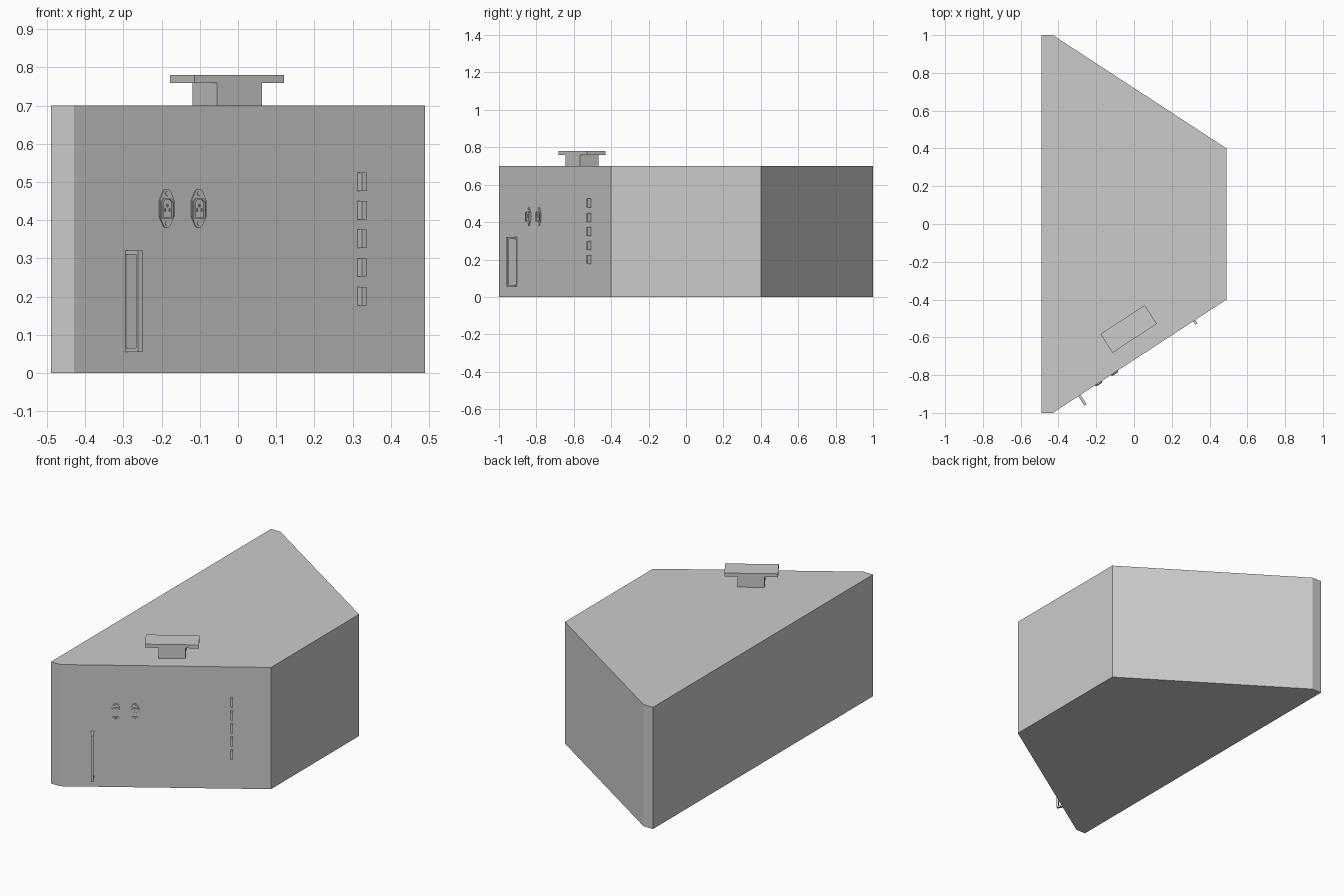
import bpy, bmesh, math
from mathutils import Matrix, Vector

if "Cube" in bpy.data.objects:
    bpy.data.objects.remove(bpy.data.objects["Cube"])

# Frame of the slanted front panel: u along it, z up, n outward
U = Vector((0.92, 0.60, 0)).normalized()
Z = Vector((0, 0, 1))
N = U.cross(Z)
ORIGIN = Vector((-0.43, -1.0, 0))


def frame(a, b, c):
    m = Matrix((a, b, c)).transposed().to_4x4()
    m.translation = ORIGIN
    return m


PANEL = frame(U, Z, N)      # local (u, z, n)
SIDE = frame(N, Z, -U)      # local (n, z, -u)


def finish(name, bm, m):
    bmesh.ops.recalc_face_normals(bm, faces=bm.faces)
    bm.transform(m)
    me = bpy.data.meshes.new(name)
    bm.to_mesh(me)
    bm.free()
    ob = bpy.data.objects.new(name, me)
    bpy.context.collection.objects.link(ob)
    return ob


def prism(name, pts, lo, hi, m=PANEL):
    bm = bmesh.new()
    a = [bm.verts.new((x, y, lo)) for x, y in pts]
    b = [bm.verts.new((x, y, hi)) for x, y in pts]
    bm.faces.new(a)
    bm.faces.new(b)
    for i in range(len(pts)):
        j = (i + 1) % len(pts)
        bm.faces.new((a[i], a[j], b[j], b[i]))
    return finish(name, bm, m)


def box(name, u0, u1, z0, z1, n0, n1):
    return prism(name, [(u0, z0), (u1, z0), (u1, z1), (u0, z1)], n0, n1)


def ring(name, outer, inner, lo, hi):
    bm = bmesh.new()
    loops = [[bm.verts.new((x, y, h)) for x, y in p]
             for p, h in ((outer, lo), (outer, hi), (inner, hi), (inner, lo))]
    for k in range(4):
        p, q = loops[k], loops[(k + 1) % 4]
        for i in range(len(p)):
            j = (i + 1) % len(p)
            bm.faces.new((p[i], p[j], q[j], q[i]))
    return finish(name, bm, PANEL)


def arc(cx, cz, r, a0, a1, n):
    return [(cx + r * math.cos(math.radians(a0 + (a1 - a0) * i / n)),
             cz + r * math.sin(math.radians(a0 + (a1 - a0) * i / n))) for i in range(n + 1)]


def chamfered(cx, cz, w, h, c):
    # Rectangle with its upper corners cut, like an inlet opening
    return [(cx - w, cz - h), (cx + w, cz - h), (cx + w, cz + h - c),
            (cx + w - c, cz + h), (cx - w + c, cz + h), (cx - w, cz + h - c)]


# Cabinet
prism("cabinet", [(-0.49, -1), (-0.43, -1), (0.49, -0.4), (0.49, 0.4), (-0.43, 1), (-0.49, 1)],
      0, 0.70, Matrix.Identity(4))

# Top mount: neck and plate
box("mount_neck", 0.509, 0.650, 0.70, 0.76, -0.212, -0.094)
box("mount_plate", 0.439, 0.719, 0.76, 0.78, -0.212, -0.094)

# Pull handle with thin backing strip
prism("pull_handle", [(0, 0.055), (0.06, 0.055), (0.06, 0.32), (0, 0.32),
                      (0, 0.31), (0.05, 0.31), (0.05, 0.065), (0, 0.065)], -0.175, -0.161, SIDE)
box("handle_backing", 0.161, 0.175, 0.065, 0.31, 0, 0.002)

# Column of small tabs
for i in range(5):
    z = 0.201 + i * 0.075
    box(f"tab_{i + 1}", 0.887, 0.901, z - 0.024, z + 0.024, 0, 0.021)

# Two power inlets
for k, cu in enumerate((0.289, 0.389), 1):
    cz = 0.431
    flange = (arc(cu, cz + 0.038, 0.013, 30, 150, 8) + [(cu - 0.0225, cz + 0.022), (cu - 0.0225, cz - 0.022)]
              + arc(cu, cz - 0.038, 0.013, 210, 330, 8) + [(cu + 0.0225, cz - 0.022), (cu + 0.0225, cz + 0.022)])
    prism(f"inlet_{k}_flange", flange, 0, 0.004)
    ring(f"inlet_{k}_rim", chamfered(cu, cz, 0.0185, 0.027, 0.008),
         chamfered(cu, cz, 0.0145, 0.023, 0.007), 0.002, 0.009)
    for j, (du, dz) in enumerate(((0, 0.008), (-0.007, -0.004), (0.007, -0.004)), 1):
        box(f"inlet_{k}_pin_{j}", cu + du - 0.0012, cu + du + 0.0012,
            cz + dz - 0.004, cz + dz + 0.004, 0.003, 0.008)
    for s, side in ((1, "upper"), (-1, "lower")):
        prism(f"inlet_{k}_{side}_screw", arc(cu, cz + s * 0.039, 0.006, 0, 330, 11), 0.003, 0.006)
